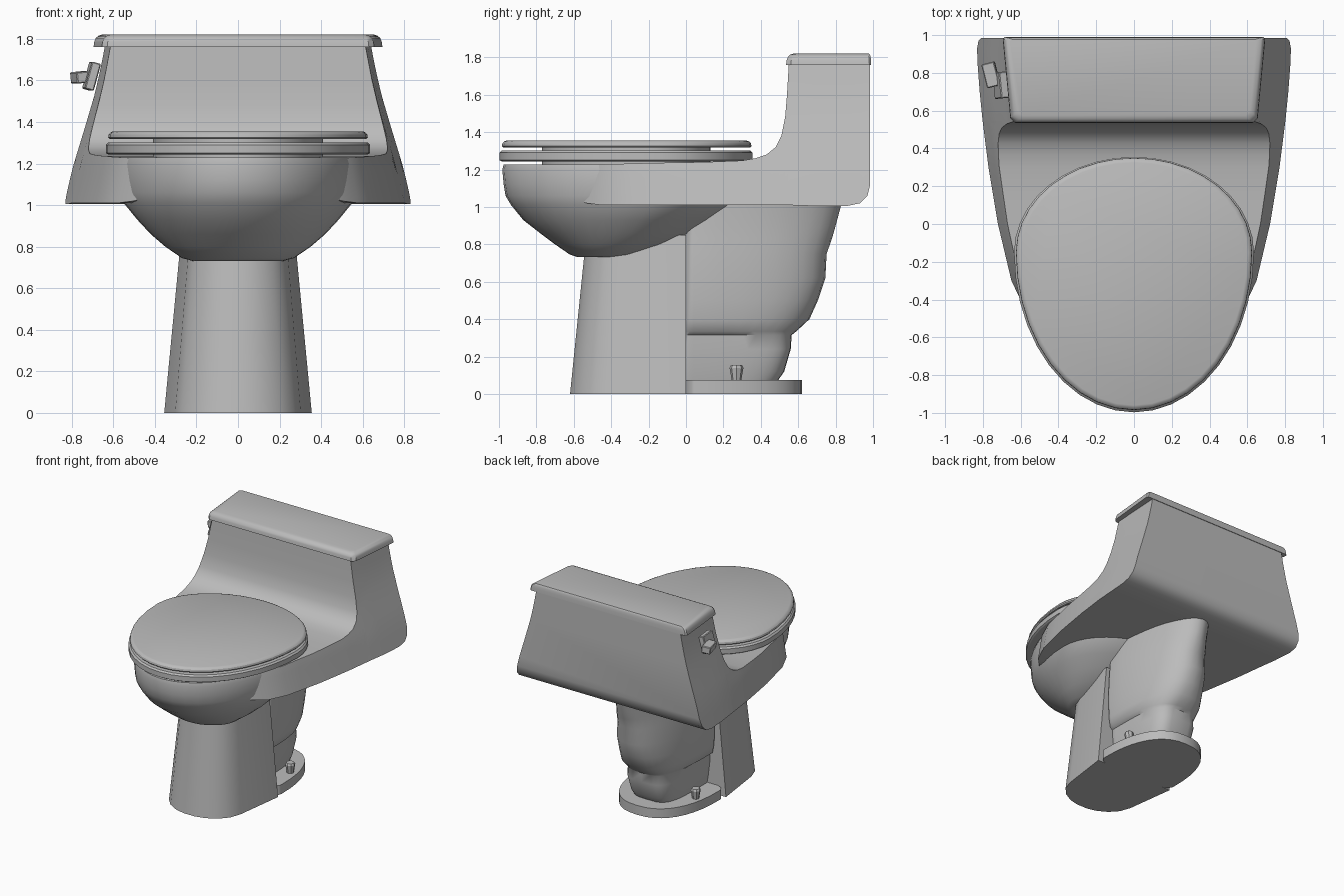
import bpy, bmesh, math
from mathutils import Matrix

if "Cube" in bpy.data.objects:
    bpy.data.objects.remove(bpy.data.objects["Cube"])

china = bpy.data.materials.new("grey_porcelain")
china.diffuse_color = (0.5, 0.5, 0.5, 1)
china.use_nodes = True
china.node_tree.nodes["Principled BSDF"].inputs["Base Color"].default_value = china.diffuse_color


def finish(name, bm, angle=35):
    bmesh.ops.recalc_face_normals(bm, faces=bm.faces)
    me = bpy.data.meshes.new(name)
    bm.to_mesh(me)
    bm.free()
    me.materials.append(china)
    ob = bpy.data.objects.new(name, me)
    bpy.context.collection.objects.link(ob)
    bpy.ops.object.select_all(action='DESELECT')
    ob.select_set(True)
    bpy.context.view_layer.objects.active = ob
    bpy.ops.object.shade_smooth_by_angle(angle=math.radians(angle))
    return ob


def loft(name, rings, angle=35):
    """Skin a list of closed rings of points and cap both ends."""
    bm = bmesh.new()
    vs = [[bm.verts.new(p) for p in r] for r in rings]
    n = len(vs[0])
    for a, b in zip(vs, vs[1:]):
        for i in range(n):
            j = (i + 1) % n
            bm.faces.new((a[i], a[j], b[j], b[i]))
    bm.faces.new(vs[0][::-1])
    bm.faces.new(vs[-1])
    return finish(name, bm, angle)


def egg(z, hw, front, back, yc, power=2.0, n=40):
    """Egg outline: two half superellipses that meet at y = yc."""
    pts = []
    for i in range(n):
        a = 2 * math.pi * i / n
        c, s = math.cos(a), math.sin(a)
        x = math.copysign(abs(c) ** (2 / power), c) * hw
        y = math.copysign(abs(s) ** (2 / power), s)
        pts.append((x, yc + y * ((back - yc) if y > 0 else (yc - front)), z))
    return pts


def table(t, x):
    if x <= t[0][0]:
        return t[0][1]
    for (x0, y0), (x1, y1) in zip(t, t[1:]):
        if x <= x1:
            return y0 + (y1 - y0) * (x - x0) / (x1 - x0)
    return t[-1][1]


# Tank and deck: stations along y, sides flare towards the bottom
flare = [(1.0, .84), (1.2, .79), (1.38, .735), (1.55, .685), (1.76, .64)]
taper = [(-.62, .5), (-.45, .69), (-.3, .775), (0, .86), (.3, .92), (.6, .965), (.99, 1)]
stations = [(-.62, 1.05, 1.222), (-.53, 1.02, 1.225), (-.45, 1.01, 1.228), (-.3, 1.01, 1.232),
            (-.15, 1.01, 1.236), (0, 1.01, 1.238), (.15, 1.01, 1.242), (.3, 1.01, 1.248),
            (.37, 1.01, 1.26), (.43, 1.01, 1.28), (.48, 1.01, 1.32), (.51, 1.01, 1.38),
            (.53, 1.01, 1.48), (.54, 1.01, 1.6), (.55, 1.01, 1.77), (.7, 1.005, 1.77),
            (.86, 1.005, 1.77), (.93, 1.02, 1.77), (.97, 1.06, 1.77), (.985, 1.12, 1.77)]
rings = []
for y, zb, zt in stations:
    side = []
    for k in range(9):
        z = zb + (zt - zb) * k / 8
        side.append((table(flare, z) * table(taper, y), y, z))
    rings.append(side + [(-x, yy, z) for x, yy, z in reversed(side)])
loft("tank_and_deck", rings, 40)

# Bowl: stacked egg outlines
bowl = [(.732, .22, -.58, -.27, -.42), (.745, .27, -.62, -.2, -.4), (.8, .35, -.70, -.04, -.35),
        (.86, .42, -.78, .07, -.3), (.93, .485, -.87, .17, -.25), (1.01, .55, -.935, .27, -.18),
        (1.06, .568, -.965, .3, -.16), (1.12, .575, -.975, .32, -.15), (1.2, .578, -.982, .33, -.15),
        (1.228, .57, -.975, .32, -.15)]
loft("bowl", [egg(*b) for b in bowl], 40)

# Seat, spacer and seat lid
loft("seat", [egg(z, .635 - d, -.997 + d, .355 - d, -.15)
              for z, d in [(1.243, .012), (1.25, 0), (1.29, 0), (1.302, .012)]], 30)
loft("seat_spacer", [egg(z, .41, -.77, .13, -.2) for z in (1.22, 1.325)], 30)
loft("seat_lid", [egg(z, .625 - d, -.985 + d, .35 - d, -.15)
                  for z, d in [(1.317, .008), (1.325, 0), (1.34, .003), (1.35, .012), (1.355, .025)]], 30)


# Tank lid: rounded slab, slightly wider at the back
def slab(z, d):
    f, b, wf, wb, c = .535 + d, .99 - d * .3, .655 - d, .695 - d, .025
    half = [(wf - c, f), (wf, f + c), (wb, b - c * .4), (wb - c * .4, b)]
    return [(x, y, z) for x, y in half] + [(-x, y, z) for x, y in reversed(half)]


loft("tank_lid", [slab(z, d) for z, d in
                  [(1.76, 0), (1.785, .003), (1.803, .01), (1.814, .022), (1.82, .04)]], 30)

# Pedestal: flat sides, rounded front, tapering upward
half = [(.355, 0), (.302, -.4), (.27, -.49), (.21, -.555), (.13, -.6), (.05, -.62)]
outline = half + [(-x, y) for x, y in reversed(half)]
rings = []
for z in (0, .4, .85):
    k = 1 - .27 * z
    rings.append([(x * k, y * (1 - .165 * z), z) for x, y in outline])
loft("pedestal", rings, 30)

# Foot plate behind the pedestal
loft("foot_plate", [egg(z, .345, -.03, .62, .06, 2.4) for z in (0, .075)], 30)

# Trapway: z, half width, back y, squareness
trap = [(.07, .19, .49, 4), (.12, .2, .525, 4), (.24, .215, .56, 4), (.315, .22, .565, 3.5),
        (.335, .25, .59, 2.8), (.4, .265, .66, 2.6), (.5, .272, .705, 2.4), (.62, .275, .745, 2.3),
        (.75, .27, .752, 2.2), (.83, .265, .78, 2.1), (.9, .26, .8, 2), (1.03, .255, .835, 2)]
loft("trapway", [egg(z, w, -.04, b, .04, p) for z, w, b, p in trap], 45)

# Floor bolt caps
for s, label in ((-1, "left"), (1, "right")):
    loft(label + "_bolt_cap", [[(s * .275 + r * math.cos(i * math.pi / 4), .27 + r * math.sin(i * math.pi / 4), z)
                                for i in range(8)] for z, r in [(.07, .025), (.14, .037), (.155, .03)]], 30)


# Flush handle on the left side of the tank
def box(name, centre, size, tilt, turn):
    bm = bmesh.new()
    m = (Matrix.Translation(centre) @ Matrix.Rotation(turn, 4, 'Z') @ Matrix.Rotation(tilt, 4, 'Y')
         @ Matrix.Diagonal((*size, 1)))
    bmesh.ops.create_cube(bm, size=1, matrix=m)
    bmesh.ops.bevel(bm, geom=bm.edges[:], offset=.005, segments=1, affect='EDGES')
    finish(name, bm, 30)


box("handle_plate", (-.705, .735, 1.62), (.045, .14, .135), .27, .1)
box("handle_lever", (-.757, .79, 1.615), (.07, .13, .055), -.1, .25)
